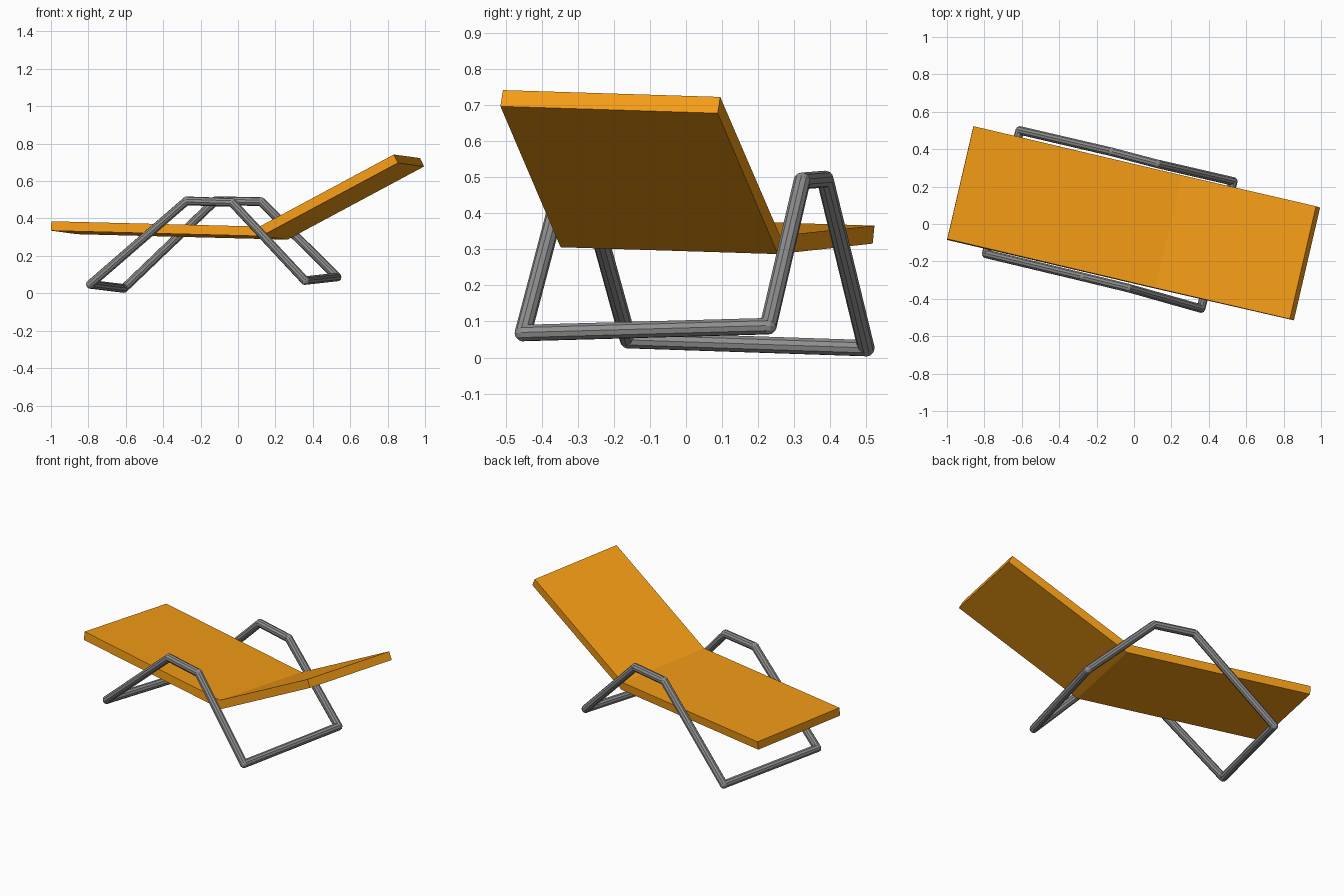
import bpy, bmesh
from mathutils import Vector

if "Cube" in bpy.data.objects:
    bpy.data.objects.remove(bpy.data.objects["Cube"])

RADIUS = 0.0235
SIDES = 10

orange = bpy.data.materials.new("orange_fabric")
orange.diffuse_color = (0.9, 0.33, 0.008, 1)
orange.use_nodes = True
orange.node_tree.nodes["Principled BSDF"].inputs["Base Color"].default_value = orange.diffuse_color
grey = bpy.data.materials.new("grey_metal")
grey.diffuse_color = (0.27, 0.27, 0.27, 1)
grey.use_nodes = True
grey.node_tree.nodes["Principled BSDF"].inputs["Base Color"].default_value = grey.diffuse_color


def finish(name, bm, mat):
    bmesh.ops.recalc_face_normals(bm, faces=bm.faces)
    mesh = bpy.data.meshes.new(name)
    bm.to_mesh(mesh)
    bm.free()
    mesh.materials.append(mat)
    obj = bpy.data.objects.new(name, mesh)
    bpy.context.collection.objects.link(obj)
    return obj


def tube(name, a, b):
    """Straight capped tube between two points."""
    a, b = Vector(a), Vector(b)
    bm = bmesh.new()
    bmesh.ops.create_cone(bm, cap_ends=True, segments=SIDES,
                          radius1=RADIUS, radius2=RADIUS, depth=(b - a).length)
    bm.transform(Vector((0, 0, 1)).rotation_difference(b - a).to_matrix().to_4x4())
    bmesh.ops.translate(bm, verts=bm.verts, vec=(a + b) / 2)
    return finish(name, bm, grey)


# Lounger bed: bent side profile swept across the width in two convex slabs
across = Vector((0.14, 0.603, -0.019))
foot_top, foot_bottom = (-0.998, -0.08, 0.385), (-1.0, -0.085, 0.335)
fold_top, fold_bottom = (0.115, -0.342, 0.357), (0.125, -0.348, 0.306)
head_top, head_bottom = (0.833, -0.508, 0.742), (0.855, -0.515, 0.697)


def slab(name, profile):
    bm = bmesh.new()
    face = bm.faces.new([bm.verts.new(p) for p in profile])
    ext = bmesh.ops.extrude_face_region(bm, geom=[face], use_keep_orig=True)
    verts = [v for v in ext["geom"] if isinstance(v, bmesh.types.BMVert)]
    bmesh.ops.translate(bm, verts=verts, vec=across)
    return finish(name, bm, orange)


slab("seat", [foot_top, foot_bottom, fold_bottom, fold_top])
slab("backrest", [fold_top, fold_bottom, head_bottom, head_top])

# Side frames: front leg, armrest and rear leg on each side
near = [(-0.79, -0.16, 0.048), (-0.275, -0.283, 0.494),
        (-0.032, -0.342, 0.486), (0.358, -0.452, 0.068)]
far = [(-0.61, 0.500, 0.026), (-0.12, 0.386, 0.495),
       (0.123, 0.322, 0.49), (0.53, 0.228, 0.087)]
for side, pts in (("near", near), ("far", far)):
    for part, a, b in zip(("front_leg", "armrest", "rear_leg"), pts, pts[1:]):
        tube(f"{side}_{part}", a, b)

# Ground bars joining both side frames
tube("front_crossbar", near[0], far[0])
tube("rear_crossbar", near[3], far[3])

# Rounded elbows where the tubes meet
for side, pts in (("near", near), ("far", far)):
    for i, p in enumerate(pts):
        bm = bmesh.new()
        bmesh.ops.create_uvsphere(bm, u_segments=SIDES, v_segments=6, radius=RADIUS)
        bmesh.ops.translate(bm, verts=bm.verts, vec=p)
        finish(f"{side}_elbow_{i + 1}", bm, grey)
